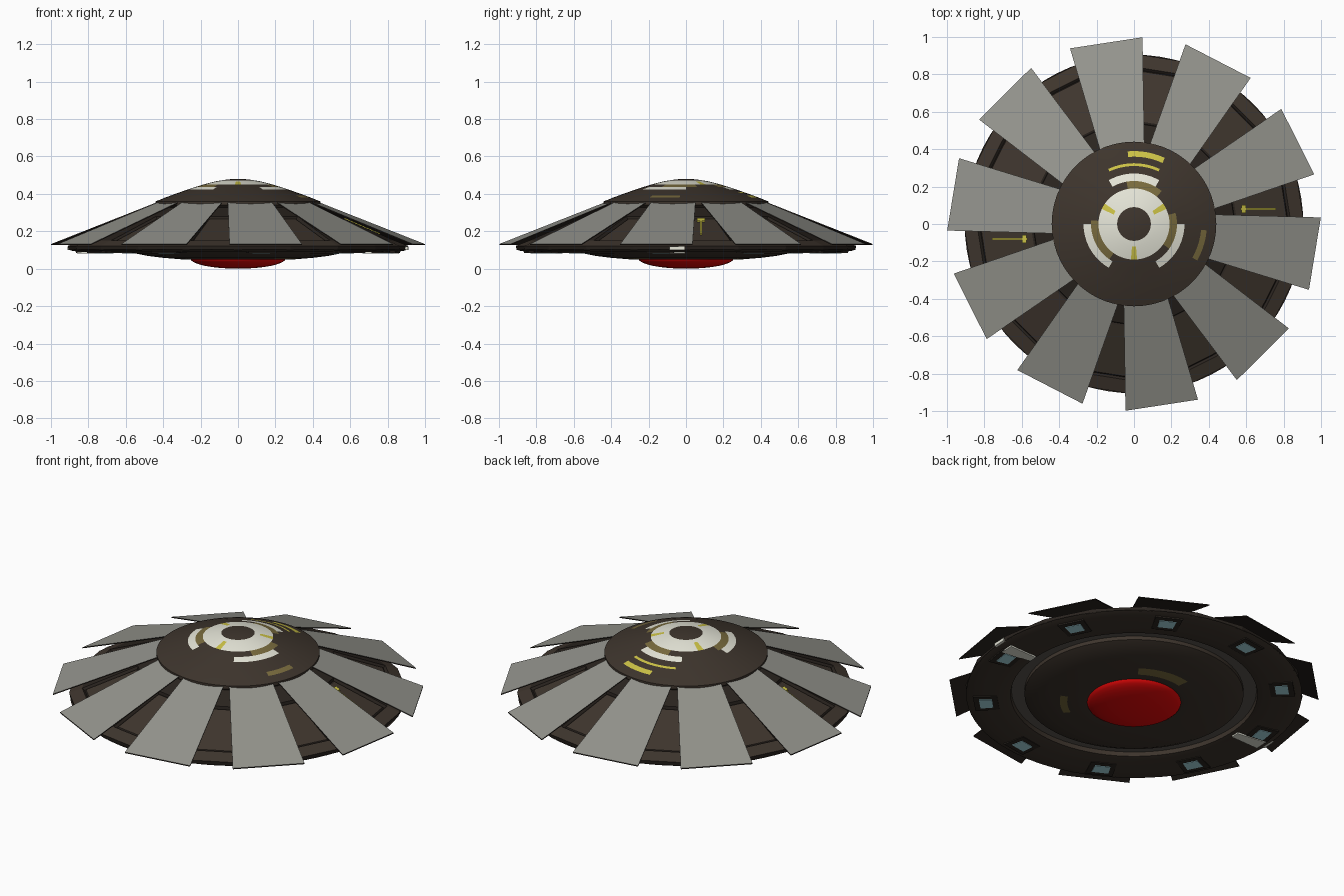
import bpy, bmesh, math
from math import radians, cos, sin, pi

if "Cube" in bpy.data.objects:
    bpy.data.objects.remove(bpy.data.objects["Cube"])

def srgb(c):
    c /= 255
    return c / 12.92 if c <= 0.04045 else ((c + 0.055) / 1.055) ** 2.4

def material(name, r, g, b):
    m = bpy.data.materials.new(name)
    m.diffuse_color = (srgb(r), srgb(g), srgb(b), 1)
    m.use_nodes = True
    m.node_tree.nodes["Principled BSDF"].inputs["Base Color"].default_value = m.diffuse_color
    return m

MATS = [material("hull brown", 62, 53, 45), material("dark brown", 42, 36, 31),
        material("blade grey", 148, 148, 141), material("cream white", 238, 238, 224),
        material("olive", 122, 108, 62), material("yellow", 205, 195, 70),
        material("dome red", 235, 8, 8), material("window blue", 185, 240, 250),
        material("channel grey", 90, 86, 80)]
BROWN, DARK, GREY, CREAM, OLIVE, YELLOW, RED, BLUE, CHANNEL = range(9)

def finish(bm, name, smooth=None):
    me = bpy.data.meshes.new(name)
    bm.to_mesh(me)
    bm.free()
    for m in MATS:
        me.materials.append(m)
    ob = bpy.data.objects.new(name, me)
    bpy.context.collection.objects.link(ob)
    if smooth:
        bpy.ops.object.select_all(action='DESELECT')
        ob.select_set(True)
        bpy.context.view_layer.objects.active = ob
        bpy.ops.object.shade_smooth_by_angle(angle=radians(smooth))
    return ob

def lathe(profile, segs, rule):
    """Revolve an (r, z) profile; rule(r, z, angle in degrees) picks the colour."""
    bm = bmesh.new()
    rings = []
    for r, z in profile:
        if r == 0:
            rings.append([bm.verts.new((0, 0, z))] * segs)
        else:
            rings.append([bm.verts.new((r * cos(2 * pi * j / segs), r * sin(2 * pi * j / segs), z))
                          for j in range(segs)])
    for i in range(len(rings) - 1):
        r = (profile[i][0] + profile[i + 1][0]) / 2
        z = (profile[i][1] + profile[i + 1][1]) / 2
        for j in range(segs):
            k = (j + 1) % segs
            loop = [rings[i][j], rings[i][k], rings[i + 1][k], rings[i + 1][j]]
            f = bm.faces.new(list(dict.fromkeys(loop)))
            f.material_index = rule(r, z, 360 * (j + 0.5) / segs)
    return bm

def patch_rule(patches, default):
    """Colour faces by patches of (r0, r1, centre angle, half width, colour)."""
    def rule(r, z, a):
        for r0, r1, mid, half, mat in patches:
            if r0 < r < r1 and abs((a - mid + 180) % 360 - 180) < half:
                return mat
        return default
    return rule

def slab(bm, corners, thick, mat_top, mat_rest, degrees):
    """Plate from 4 (radial, sideways, z) corners, counter-clockwise from above, turned about z."""
    a = radians(degrees)
    pts = [(x * cos(a) - y * sin(a), x * sin(a) + y * cos(a), z) for x, y, z in corners]
    top = [bm.verts.new(p) for p in pts]
    low = [bm.verts.new((p[0], p[1], p[2] - thick)) for p in pts]
    bm.faces.new(top).material_index = mat_top
    bm.faces.new(low[::-1]).material_index = mat_rest
    for i in range(4):
        k = (i + 1) % 4
        bm.faces.new((top[k], top[i], low[i], low[k])).material_index = mat_rest

def plate(bm, inner, outer, thick, mat_top, mat_rest, degrees, shift=0):
    """Trapezoid plate between (r, half width, z) at the inner and outer ends."""
    (r0, w0, z0), (r1, w1, z1) = inner, outer
    slab(bm, [(r0, shift - w0, z0), (r1, shift - w1, z1), (r1, shift + w1, z1), (r0, shift + w0, z0)],
         thick, mat_top, mat_rest, degrees)

BLADES = [-9.3 + 36 * i for i in range(10)]

# Domed cap with worn cream, olive and yellow paint
cap_patches = [(.09, .12, 0, 181, CREAM)]
cap_patches += [(.12, .19, a, 5, YELLOW) for a in (30, 150, 270)]
cap_patches += [(.12, .19, 0, 181, CREAM)]
cap_patches += [(.23, .27, a, 29, CREAM) for a in (90, 210, 330)]
cap_patches += [(.19, .23, 75, 25, OLIVE), (.19, .23, -10, 25, OLIVE), (.19, .23, 205, 28, OLIVE),
                (.31, .325, 90, 23, YELLOW), (.36, .39, 80, 13, YELLOW), (.36, .39, -18, 13, OLIVE)]
cap = [(.42, .325), (.44, .34), (.44, .36), (.42, .368), (.39, .38), (.36, .391), (.325, .404), (.31, .409),
       (.27, .423), (.23, .436), (.19, .449), (.12, .467), (.09, .472), (.05, .478), (0, .48)]
finish(lathe(cap, 72, patch_rule(cap_patches, BROWN)), "top_cap", 40)

# Faceted upper hull, with a recessed panel in every gap between blades
bm = lathe([(.905, .10), (.91, .122), (.84, .15), (.54, .28), (.42, .33)], 20,
           lambda r, z, a: BROWN if r > .8 and z > .12 else DARK)
gaps = []
for f in bm.faces:
    c = f.calc_center_median()
    a = math.degrees(math.atan2(c.y, c.x))
    if .6 < c.xy.length < .75 and abs((a - 9 + 18) % 36 - 18) < 2:
        gaps.append(f)
bmesh.ops.inset_individual(bm, faces=gaps, thickness=.02)
bmesh.ops.inset_individual(bm, faces=gaps, thickness=.012, depth=-.015)
bmesh.ops.inset_individual(bm, faces=gaps, thickness=.012, depth=.006)
for f in gaps:
    f.material_index = BROWN
finish(bm, "upper_hull")

# Underside: inner disc, recessed channel and rounded outer ring
under = [(.20, .06), (.24, .05), (.30, .05), (.36, .055), (.40, .058), (.48, .068), (.55, .082), (.59, .10),
         (.59, .122), (.66, .122), (.665, .098), (.70, .09), (.76, .088), (.83, .09), (.88, .094), (.905, .102)]
under_patches = [(.59, .66, 0, 181, CHANNEL), (.30, .36, 80, 25, OLIVE), (.36, .40, -45, 14, OLIVE)]
finish(lathe(under, 80, patch_rule(under_patches, BROWN)), "lower_hull", 35)

# Red belly dome
dome = [(0, 0)] + [(.255 * sin(t), .055 - .055 * cos(t)) for t in [pi / 2 * i / 8 for i in range(1, 9)]]
finish(lathe(dome, 48, lambda r, z, a: RED), "belly_dome", 40)

# Ten sloping roof blades, grey above and dark below
bm = bmesh.new()
for a in BLADES:
    plate(bm, (.42, .12, .355), (.98, .196, .132), .006, GREY, DARK, a)
finish(bm, "roof_blades")

# Underside windows in dark frames
bm = bmesh.new()
for a in BLADES:
    plate(bm, (.735, .07, .094), (.865, .075, .094), .009, DARK, DARK, a)
    plate(bm, (.765, .042, .087), (.835, .046, .087), .005, BLUE, BLUE, a)
finish(bm, "underside_windows")

# Worn paint on opposite sides: cream under the rim, yellow in two gaps
bm = bmesh.new()
for a in (-3, 177):
    plate(bm, (.68, .025, .09), (.86, .04, .09), .009, CREAM, CREAM, a)
    plate(bm, (.85, .04, .118), (.912, .04, .118), .018, CREAM, CREAM, a)
for a in (0, 180):
    plate(bm, (.57, .006, .272), (.76, .006, .189), .009, YELLOW, YELLOW, a, .08)
    plate(bm, (.575, .022, .27), (.60, .022, .259), .009, YELLOW, YELLOW, a, .08)
finish(bm, "paint_marks")
